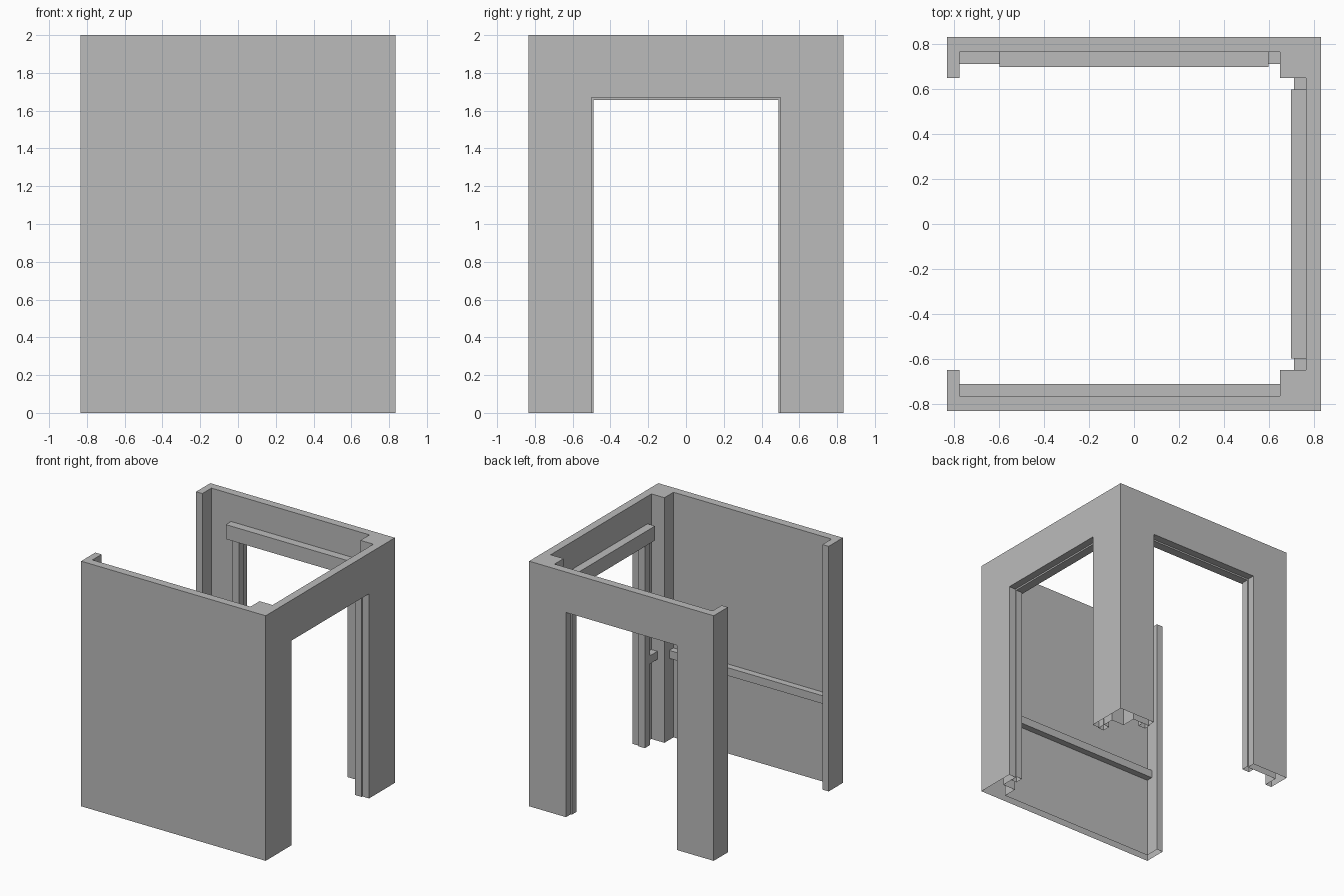
import bpy
import bmesh

cube = bpy.data.objects.get("Cube")
if cube:
    bpy.data.objects.remove(cube, do_unlink=True)

HALF, INNER, HEIGHT = 0.833, 0.767, 2.0
DOOR, DOOR_TOP = 0.5, 1.67

grey = bpy.data.materials.new("plain grey")
grey.use_nodes = True
colour = (0.5, 0.5, 0.5, 1)
grey.diffuse_color = colour
grey.node_tree.nodes["Principled BSDF"].inputs["Base Color"].default_value = colour


def prism(name, plan, z0, z1):
    """Extrude a plan outline from z0 up to z1."""
    bm = bmesh.new()
    base = bm.faces.new([bm.verts.new((x, y, z0)) for x, y in plan])
    top = bmesh.ops.extrude_face_region(bm, geom=[base], use_keep_orig=True)
    verts = [v for v in top["geom"] if isinstance(v, bmesh.types.BMVert)]
    bmesh.ops.translate(bm, verts=verts, vec=(0, 0, z1 - z0))
    bmesh.ops.recalc_face_normals(bm, faces=bm.faces)
    mesh = bpy.data.meshes.new(name)
    bm.to_mesh(mesh)
    bm.free()
    mesh.materials.append(grey)
    obj = bpy.data.objects.new(name, mesh)
    bpy.context.collection.objects.link(obj)
    return obj


def box(name, u0, u1, d0, d1, z0, z1, side):
    """Box along a wall: u runs along it, d is the distance from the centre."""
    plan = [(u0, d0), (u1, d0), (u1, d1), (u0, d1)]
    if side == "right":
        plan = [(d, u) for u, d in plan]
    elif side == "front":
        plan = [(u, -d) for u, d in plan]
    return prism(name, plan, z0, z1)


def open_bottom(obj):
    """Leave the underside at floor level open."""
    bm = bmesh.new()
    bm.from_mesh(obj.data)
    floor = [f for f in bm.faces if all(abs(v.co.z) < 0.001 for v in f.verts)]
    bmesh.ops.delete(bm, geom=floor, context="FACES")
    bm.to_mesh(obj.data)
    bm.free()


# Three walls with corner posts and end returns, as one outline
back_half = [(HALF, HALF), (-HALF, HALF), (-HALF, 0.65), (-0.777, 0.65),
             (-0.777, INNER), (0.65, INNER), (0.65, 0.65), (INNER, 0.65)]
front_half = [(x, -y) for x, y in reversed(back_half)]
walls = prism("walls", back_half + front_half, 0, HEIGHT)

# Doorways through the back and right walls
for side in ("back", "right"):
    cutter = box("doorway_cutter", -DOOR, DOOR, 0.7, 0.9, -0.1, DOOR_TOP, side)
    cutter.hide_render = True
    cut = walls.modifiers.new("doorway", "BOOLEAN")
    cut.operation = "DIFFERENCE"
    cut.solver = "EXACT"
    cut.object = cutter
    bpy.context.view_layer.objects.active = walls
    bpy.ops.object.modifier_apply(modifier=cut.name)
    bpy.data.objects.remove(cutter, do_unlink=True)
open_bottom(walls)

# Door trim: lintel, two jamb casings and short rails beside them
for side in ("back", "right"):
    box(side + "_lintel", -0.6, 0.6, 0.7, INNER + 0.005, 1.657, 1.775, side)
    for s, label in ((-1, "start"), (1, "end")):
        u0, u1 = sorted((s * 0.49, s * 0.555))
        casing = box(f"{side}_casing_{label}", u0, u1, 0.715, INNER + 0.005, 0, 1.66, side)
        open_bottom(casing)
        reach = 0.777 if side == "back" and s < 0 else 0.65
        u0, u1 = sorted((s * 0.555, s * reach))
        box(f"{side}_rail_{label}", u0, u1, 0.713, INNER, 0.665, 0.73, side)

# Long rail on the inside of the solid front wall
box("front_rail", -0.777, 0.65, 0.713, INNER, 0.665, 0.73, "front")
